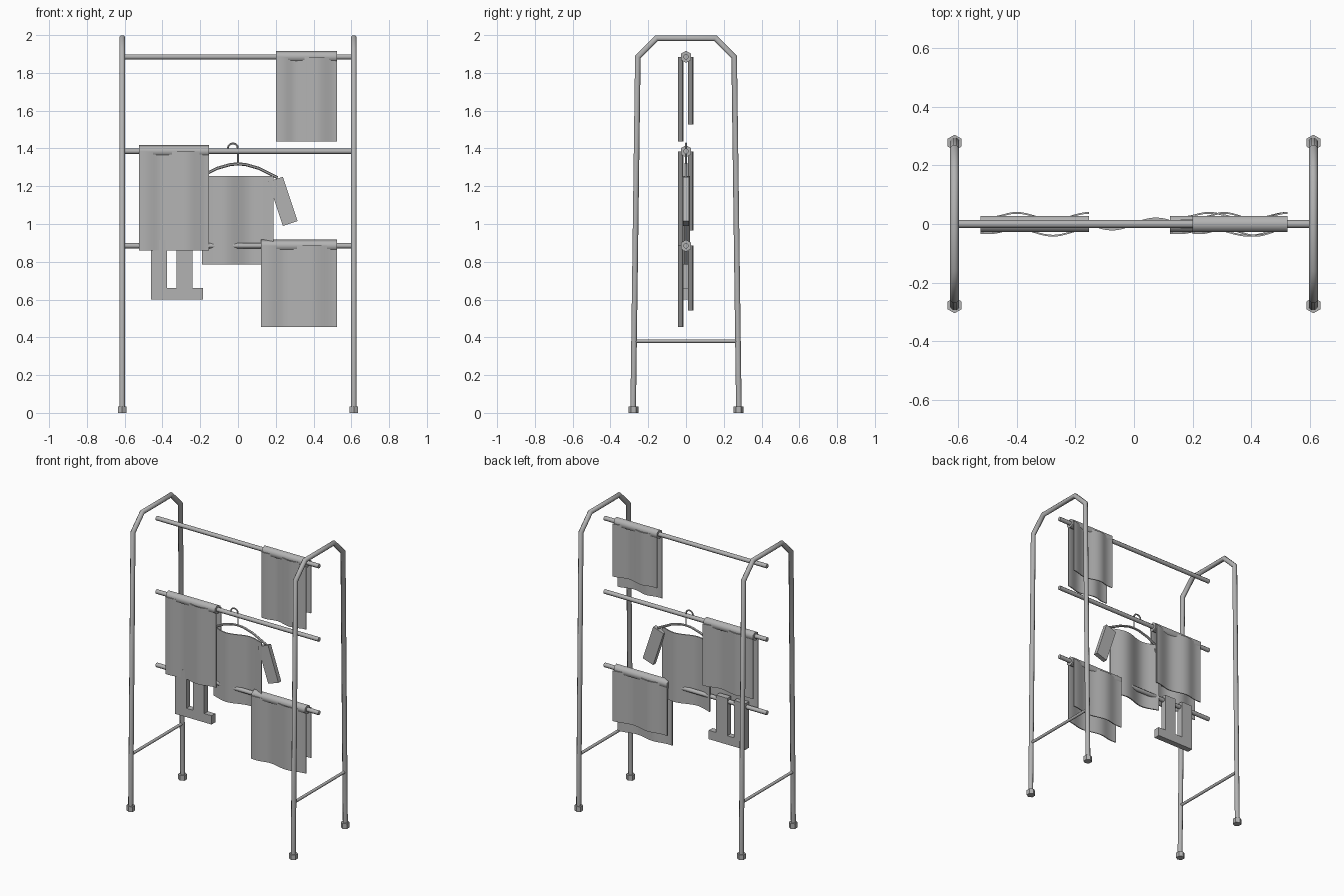
import bpy, bmesh, math
from mathutils import Vector, Matrix

if "Cube" in bpy.data.objects:
    bpy.data.objects.remove(bpy.data.objects["Cube"])

grey = bpy.data.materials.new("plain grey")
grey.diffuse_color = (0.45, 0.45, 0.45, 1)
grey.use_nodes = True
grey.node_tree.nodes["Principled BSDF"].inputs["Base Color"].default_value = grey.diffuse_color


def finish(bm, name, smooth=None):
    bmesh.ops.recalc_face_normals(bm, faces=bm.faces)
    me = bpy.data.meshes.new(name)
    bm.to_mesh(me)
    bm.free()
    ob = bpy.data.objects.new(name, me)
    bpy.context.collection.objects.link(ob)
    me.materials.append(grey)
    if smooth:
        bpy.ops.object.select_all(action='DESELECT')
        ob.select_set(True)
        bpy.context.view_layer.objects.active = ob
        bpy.ops.object.shade_smooth_by_angle(angle=math.radians(smooth))
    return ob


def tube(name, points, r, sides=8, phase=0.5, smooth=50):
    """Sweep a polygon along a planar path, mitring the bends."""
    pts = [Vector(p) for p in points]
    bm = bmesh.new()
    rings = []
    dirs = [(b - a).normalized() for a, b in zip(pts, pts[1:])]
    # fixed side vector, perpendicular to the plane of the path
    side = Vector((0, 1, 0))
    if all(abs(d.x) < 1e-6 for d in dirs):
        side = Vector((1, 0, 0))
    for i, p in enumerate(pts):
        d0, d1 = dirs[max(i - 1, 0)], dirs[min(i, len(dirs) - 1)]
        t = (d0 + d1).normalized()
        up = t.cross(side) / max(t.dot(d1), 0.5)
        ring = []
        for k in range(sides):
            a = 2 * math.pi * (k + phase) / sides
            ring.append(bm.verts.new(p + r * (math.cos(a) * side + math.sin(a) * up)))
        rings.append(ring)
    for a, b in zip(rings, rings[1:]):
        for k in range(sides):
            n = (k + 1) % sides
            bm.faces.new((a[k], a[n], b[n], b[k]))
    bm.faces.new(rings[0])
    bm.faces.new(rings[-1])
    return finish(bm, name, smooth)


def box(name, centre, size, angle=0):
    bm = bmesh.new()
    m = (Matrix.Translation(centre) @ Matrix.Rotation(angle, 4, 'Y')
         @ Matrix.Diagonal((*size, 1)))
    bmesh.ops.create_cube(bm, size=1, matrix=m)
    return finish(bm, name)


def cloth(name, x0, x1, z0, z1, wave, thick, n=24):
    """Vertical sheet whose y follows wave(u, x)."""
    bm = bmesh.new()
    cols = []
    for i in range(n + 1):
        u = i / n
        x = x0 + (x1 - x0) * u
        y = wave(u, x)
        cols.append([bm.verts.new((x, y + s * thick / 2, z))
                     for s, z in ((-1, z0), (1, z0), (1, z1), (-1, z1))])
    for a, b in zip(cols, cols[1:]):
        for k in range(4):
            m = (k + 1) % 4
            bm.faces.new((a[k], a[m], b[m], b[k]))
    bm.faces.new(cols[0])
    bm.faces.new(cols[-1])
    return finish(bm, name, 40)


# Side frames, feet and lower braces
for s, label in ((-1, "left"), (1, "right")):
    x = s * 0.613
    tube(label + "_frame", [(x, -0.28, 0.01), (x, -0.255, 1.885), (x, -0.155, 1.984),
                            (x, 0.155, 1.984), (x, 0.255, 1.885), (x, 0.28, 0.01)], 0.016)
    tube(label + "_brace", [(x, -0.272, 0.38), (x, 0.272, 0.38)], 0.01)
    for t, end in ((-1, "front"), (1, "back")):
        tube(f"{label}_{end}_foot", [(x, t * 0.278, 0), (x, t * 0.278, 0.035)],
             0.027, 6, 1.5, None)

# Hanging bars
for z, label in ((1.885, "top"), (1.385, "middle"), (0.885, "bottom")):
    tube(label + "_bar", [(-0.613, 0, z), (0.613, 0, z)], 0.0145)


# Towels: a roll over the bar with a long front and shorter back panel
def ripple(base):
    return lambda u, x: base - 0.012 * math.cos(3 * math.pi * u) * min(1, 0.2 + 3 * u)


for label, x0, x1, z, drop in (("top", 0.2, 0.525, 1.885, 0.448),
                               ("middle", -0.525, -0.153, 1.385, 0.525),
                               ("bottom", 0.123, 0.525, 0.885, 0.43)):
    tube(label + "_towel_fold", [(x0, 0, z), (x1, 0, z)], 0.032, 6, 0.5, 65)
    cloth(label + "_towel_front", x0, x1, z - drop, z, ripple(-0.028), 0.006)
    cloth(label + "_towel_back", x0, x1, z - 0.8 * drop, z, ripple(0.026), 0.006)

# Coat hanger
hook = [(0, 0, 1.318), (0, 0, 1.395)]
for i in range(1, 7):
    a = math.radians(i * 30)
    hook.append((-0.027 + 0.027 * math.cos(a), 0, 1.4 + 0.027 * math.sin(a)))
tube("hanger_hook", hook, 0.005, 6)
tube("hanger_shoulders", [(-0.21, 0, 1.245), (-0.11, 0, 1.295), (-0.04, 0, 1.315),
                          (0, 0, 1.318), (0.04, 0, 1.315), (0.11, 0, 1.295),
                          (0.21, 0, 1.245)], 0.008, 6)

# Shirt
cloth("shirt_body", -0.19, 0.187, 0.785, 1.255,
      lambda u, x: 0.018 * math.sin(2 * math.pi * x / 0.3), 0.008)
for s, label in ((-1, "left"), (1, "right")):
    box(label + "_sleeve", (s * 0.2375, 0, 1.12), (0.082, 0.03, 0.247), -s * math.radians(18.5))

# Trousers hung upside down over the bottom bar
box("trouser_waist", (-0.323, 0, 0.63), (0.275, 0.04, 0.06))
for x, label in ((-0.418, "left"), (-0.283, "right")):
    box(label + "_trouser_leg", (x, 0, 0.78), (0.085, 0.04, 0.27))
